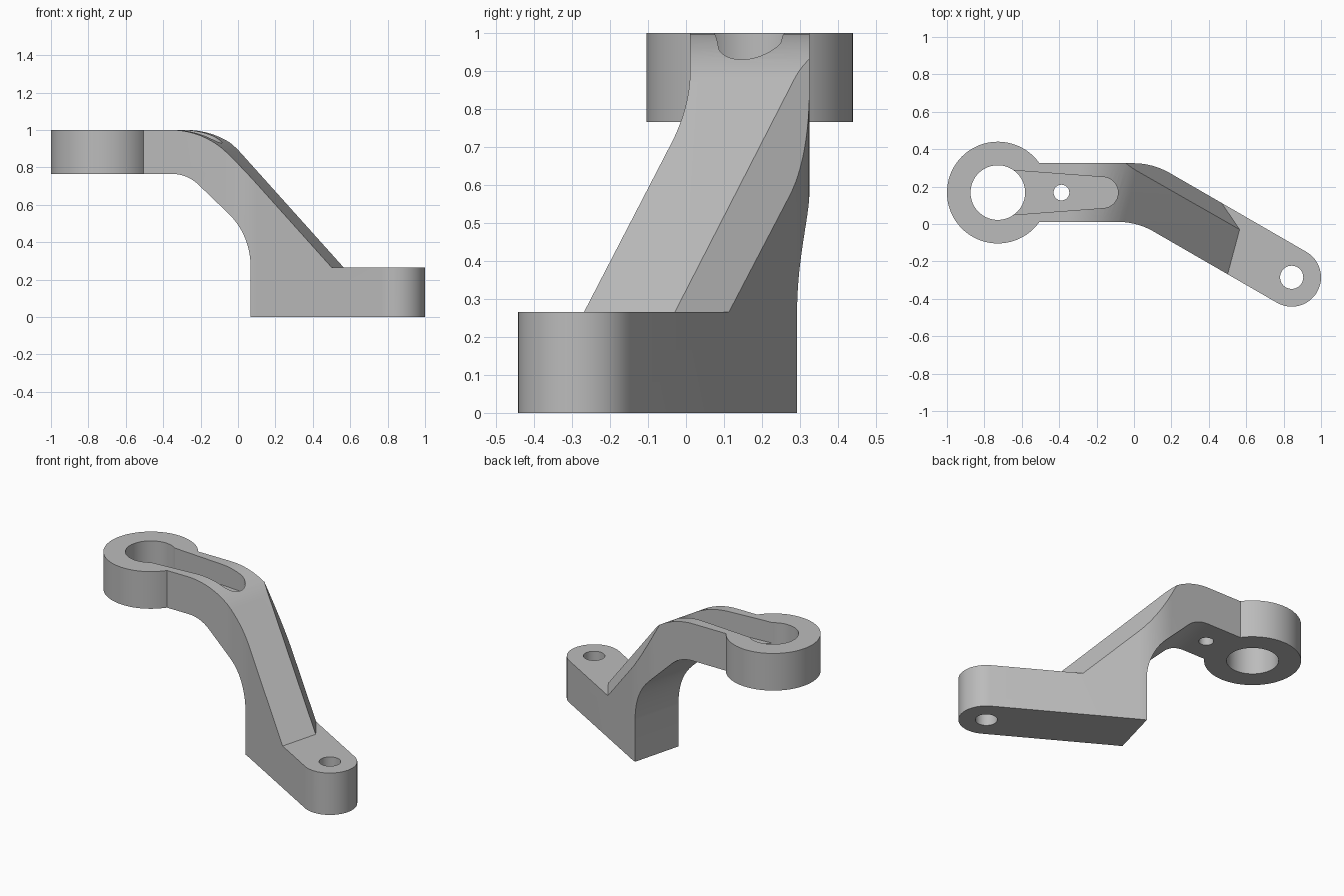
import bpy
import bmesh
from math import cos, sin, tan, pi, radians
from mathutils import Vector, Matrix

cube = bpy.data.objects.get("Cube")
if cube:
    bpy.data.objects.remove(cube)

TOP, ARM_BASE, FOOT_TOP, SLOT_FLOOR = 1.0, 0.765, 0.265, 0.87
HALF = 0.157                        # half width of the arm
RING = Vector((-0.728, 0.168))      # ring centre
FOOT = Vector((0.843, -0.285))      # foot hole centre
BEND = radians(30)

steel = bpy.data.materials.new("plain grey")
steel.use_nodes = True
grey = (0.5, 0.5, 0.5, 1)
steel.diffuse_color = grey
steel.node_tree.nodes["Principled BSDF"].inputs["Base Color"].default_value = grey


def arc(center, radius, start, end, steps=24):
    angles = [start + (end - start) * i / steps for i in range(steps + 1)]
    return [Vector((center[0] + radius * cos(a), center[1] + radius * sin(a))) for a in angles]


def fillet(prev, corner, nxt, length, steps=12):
    """Circular blend whose tangent points lie `length` from the corner."""
    prev, corner, nxt = Vector(prev), Vector(corner), Vector(nxt)
    a, b = (prev - corner).normalized(), (nxt - corner).normalized()
    half = a.angle(b) / 2
    radius = length * tan(half)
    center = corner + (a + b).normalized() * length / cos(half)
    start = corner + a * length - center
    sweep = start.angle_signed(corner + b * length - center)
    return [center + Matrix.Rotation(-sweep * i / steps, 2) @ start for i in range(steps + 1)]


def add_object(name, bm):
    bmesh.ops.recalc_face_normals(bm, faces=bm.faces)
    mesh = bpy.data.meshes.new(name)
    bm.to_mesh(mesh)
    bm.free()
    obj = bpy.data.objects.new(name, mesh)
    mesh.materials.append(steel)
    bpy.context.collection.objects.link(obj)
    return obj


def prism(name, points, low, high, matrix=Matrix()):
    """Extrude a flat outline between two heights."""
    bm = bmesh.new()
    face = bm.faces.new([bm.verts.new((p[0], p[1], low)) for p in points])
    made = bmesh.ops.extrude_face_region(bm, geom=[face])["geom"]
    verts = [v for v in made if isinstance(v, bmesh.types.BMVert)]
    bmesh.ops.translate(bm, vec=(0, 0, high - low), verts=verts)
    bm.transform(matrix)
    return add_object(name, bm)


def disc(name, center, radius, low, high, steps=64):
    return prism(name, arc(center, radius, 0, 2 * pi, steps)[:-1], low, high)


def combine(target, tool, operation):
    tool.hide_render = True
    mod = target.modifiers.new(operation.lower(), "BOOLEAN")
    mod.operation, mod.object, mod.solver = operation, tool, "EXACT"
    bpy.context.view_layer.objects.active = target
    bpy.ops.object.modifier_apply(modifier=mod.name)
    bpy.data.objects.remove(tool)


# Plan of the bent arm with its rounded foot
along = Vector((cos(BEND), -sin(BEND)))
side = Vector((sin(BEND), cos(BEND)))
knee = Vector((RING.x + (FOOT.x - RING.x) - (RING.y - FOOT.y) / tan(BEND), RING.y))
miter = Vector((HALF * tan(BEND / 2), HALF))
up = Vector((0, HALF))
outline = [RING + up]
outline += fillet(RING + up, knee + miter, FOOT + side * HALF, 0.105)
outline += arc(FOOT, HALF, pi / 2 - BEND, -pi / 2 - BEND)
outline += fillet(FOOT - side * HALF, knee - miter, RING - up, 0.1)
outline.append(RING - up)
body = prism("bent_bracket", outline, -0.1, 1.2)

# Side profile, swept along the mitre of the bend
crest, toe = (-0.182, TOP), (0.553, FOOT_TOP)
armpit, heel = (-0.265, ARM_BASE), (0.071, 0.43)
profile = [(-1.2, TOP)]
profile += fillet((-1.2, TOP), crest, toe, 0.17)
profile += [toe, (1.4, FOOT_TOP), (1.4, 0), (heel[0], 0)]
profile += fillet((heel[0], 0), heel, armpit, 0.165)
profile += fillet(heel, armpit, (-1.2, ARM_BASE), 0.08)
profile.append((-1.2, ARM_BASE))
turn = Matrix.Rotation(-BEND / 2, 4, "Z") @ Matrix.Rotation(pi / 2, 4, "X")
combine(body, prism("side_profile", profile, -1.5, 1.5, turn), "INTERSECT")

# Slanted facet along the outer edge of the slope, above the foot only
normal = Vector((0.14, 0.095, 0.077)).normalized()
ridge_end = Vector((0.565, -0.03, FOOT_TOP))
bm = bmesh.new()
bmesh.ops.create_cube(bm, size=3)
bm.transform(Matrix.Translation(ridge_end + normal * 1.5) @ normal.to_track_quat("Z", "Y").to_matrix().to_4x4())
bmesh.ops.bisect_plane(bm, geom=bm.verts[:] + bm.edges[:] + bm.faces[:],
                       plane_co=ridge_end, plane_no=(0, 0, 1), clear_inner=True)
bmesh.ops.holes_fill(bm, edges=[e for e in bm.edges if e.is_boundary])
combine(body, add_object("facet_cutter", bm), "DIFFERENCE")

# Ring at the raised end
combine(body, disc("ring", RING, 0.272, ARM_BASE, TOP, 96), "UNION")

# Tapered slot running out of the ring bore
tip = Vector((-0.168, RING.y))
slot = [RING - Vector((0, 0.125))] + arc(tip, 0.083, -pi / 2, pi / 2) + [RING + Vector((0, 0.125))]
combine(body, prism("slot_cutter", slot, SLOT_FLOOR, 1.3), "DIFFERENCE")

# Ring bore, pin hole and foot hole
for center, radius in ((RING, 0.146), (Vector((-0.388, RING.y)), 0.042), (FOOT, 0.062)):
    combine(body, disc("hole_cutter", center, radius, -0.2, 1.4), "DIFFERENCE")

# Smooth rounds, crisp edges
body.data.materials.clear()
body.data.materials.append(steel)
for face in body.data.polygons:
    face.material_index = 0
bpy.ops.object.select_all(action="DESELECT")
body.select_set(True)
bpy.context.view_layer.objects.active = body
bpy.ops.object.shade_smooth_by_angle(angle=radians(25))
